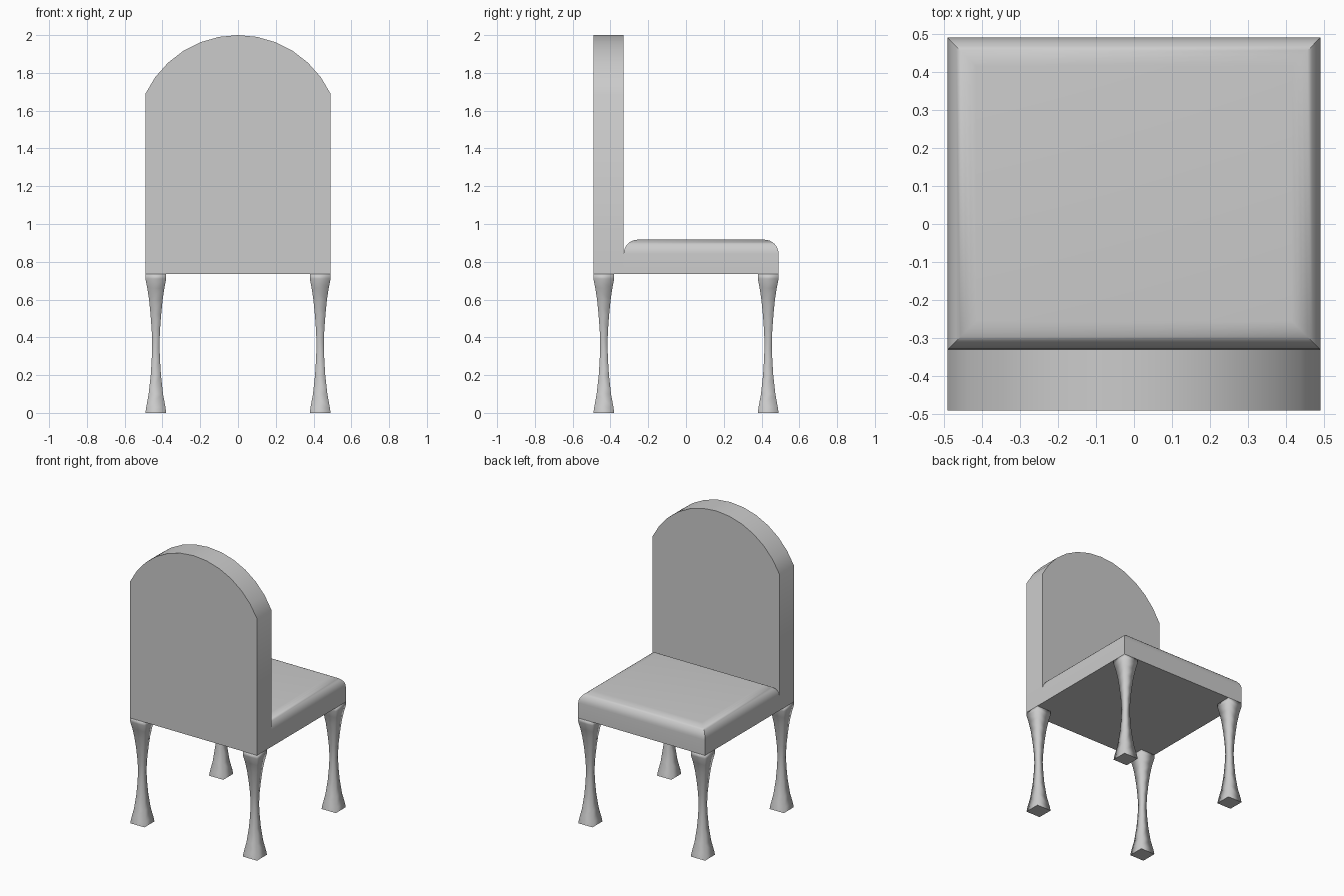
import bpy, bmesh
from math import sin, cos, pi, sqrt, asin, radians

if "Cube" in bpy.data.objects:
    bpy.data.objects.remove(bpy.data.objects["Cube"])

W = 0.49           # half width and half depth of the chair
BACK_Y = -0.33     # plane where seat meets backrest
SEAT_Z = 0.735     # underside of the seat


def finish(name, bm, angle):
    bmesh.ops.recalc_face_normals(bm, faces=bm.faces[:])
    mesh = bpy.data.meshes.new(name)
    bm.to_mesh(mesh)
    bm.free()
    obj = bpy.data.objects.new(name, mesh)
    bpy.context.collection.objects.link(obj)
    bpy.ops.object.select_all(action='DESELECT')
    obj.select_set(True)
    bpy.context.view_layer.objects.active = obj
    bpy.ops.object.shade_smooth_by_angle(angle=radians(angle))
    return obj


def loft(name, sections, angle):
    """Skin closed point loops into a capped solid."""
    bm = bmesh.new()
    rings = [[bm.verts.new(p) for p in s] for s in sections]
    for a, b in zip(rings, rings[1:]):
        for i in range(len(a)):
            j = (i + 1) % len(a)
            bm.faces.new((a[i], a[j], b[j], b[i]))
    bm.faces.new(rings[0])
    bm.faces.new(rings[-1])
    return finish(name, bm, angle)


def rect(cx, cy, hx, hy, z):
    return [(cx - hx, cy - hy, z), (cx + hx, cy - hy, z),
            (cx + hx, cy + hy, z), (cx - hx, cy + hy, z)]


# Seat: straight apron with a rounded cushion edge on top
seat_cy, seat_hy = (W + BACK_Y) / 2, (W - BACK_Y) / 2
radius, steps = 0.075, 8
sections = [rect(0, seat_cy, W, seat_hy, SEAT_Z)]
for i in range(steps + 1):
    a = i / steps * pi / 2
    inset = radius * (1 - cos(a))
    sections.append(rect(0, seat_cy, W - inset, seat_hy - inset,
                         0.842 + radius * sin(a)))
loft("seat", sections, 40)

# Backrest: flat panel with an arched top
shoulder_z, top_z = 1.69, 2.0
rise = top_z - shoulder_z
arc_r = (W * W + rise * rise) / (2 * rise)
span = asin(W / arc_r)
n = 12
outline = [(-W, SEAT_Z), (W, SEAT_Z)]
for i in range(n + 1):
    a = span * (1 - 2 * i / n)
    outline.append((arc_r * sin(a), top_z - arc_r + arc_r * cos(a)))
loft("backrest", [[(x, y, z) for x, z in outline] for y in (-W, BACK_Y)], 40)

# Legs: square section pinched in the middle, mirrored to all four corners
leg_profile = [(0, 0.055), (0.03, 0.051), (0.1, 0.038), (0.2, 0.027),
               (0.28, 0.022), (0.36, 0.019), (0.44, 0.022), (0.52, 0.028),
               (0.6, 0.036), (0.66, 0.045), (0.71, 0.055), (SEAT_Z, 0.055)]
c = W - 0.055
legs = loft("legs", [rect(c, c, h, h, z) for z, h in leg_profile], 93)
mirror = legs.modifiers.new("four corners", 'MIRROR')
mirror.use_axis = (True, True, False)
